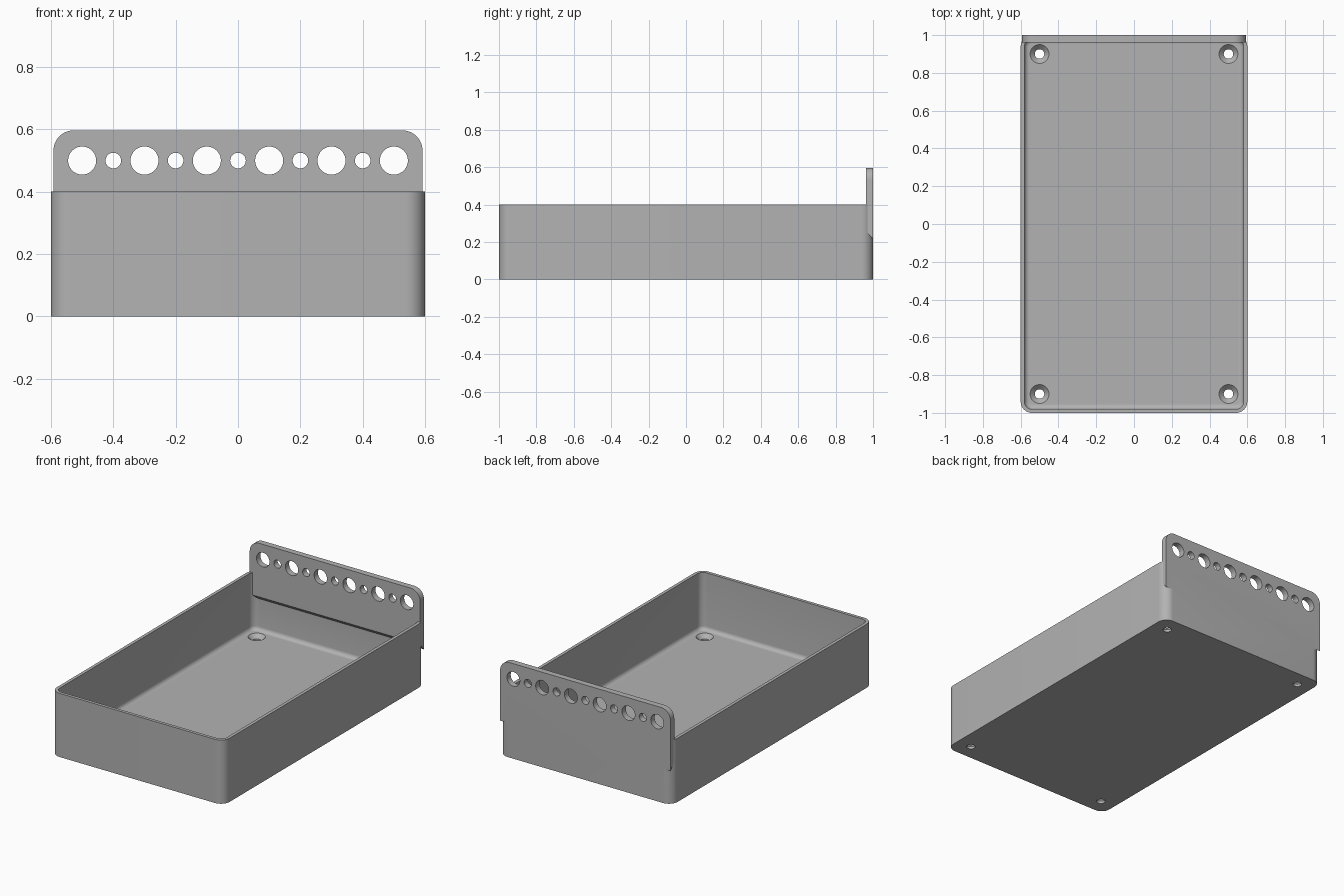
import bpy, bmesh
from math import cos, sin, pi, radians

if "Cube" in bpy.data.objects:
    bpy.data.objects.remove(bpy.data.objects["Cube"])

grey = bpy.data.materials.new("matte grey")
grey.use_nodes = True
COLOR = (0.45, 0.45, 0.45, 1)
grey.diffuse_color = COLOR
grey.node_tree.nodes["Principled BSDF"].inputs["Base Color"].default_value = COLOR


def make_object(name, bm):
    bmesh.ops.recalc_face_normals(bm, faces=bm.faces[:])
    mesh = bpy.data.meshes.new(name)
    bm.to_mesh(mesh)
    bm.free()
    mesh.materials.append(grey)
    obj = bpy.data.objects.new(name, mesh)
    bpy.context.collection.objects.link(obj)
    return obj


def loft(name, rings):
    """Skin a closed solid through rings of equal point count."""
    bm = bmesh.new()
    loops = [[bm.verts.new(p) for p in ring] for ring in rings]
    for a, b in zip(loops, loops[1:]):
        for i in range(len(a)):
            j = (i + 1) % len(a)
            bm.faces.new((a[i], a[j], b[j], b[i]))
    bm.faces.new(loops[0][::-1])
    bm.faces.new(loops[-1])
    return make_object(name, bm)


def rounded_rect(hx, hy, r, z, steps=10):
    pts = []
    for k, (sx, sy) in enumerate([(1, 1), (-1, 1), (-1, -1), (1, -1)]):
        for i in range(steps + 1):
            a = (k + i / steps) * pi / 2
            pts.append((sx * (hx - r) + r * cos(a), sy * (hy - r) + r * sin(a), z))
    return pts


def circle(x, y, z, r, axis="z", n=40):
    ring = []
    for i in range(n):
        u, v = r * cos(2 * pi * i / n), r * sin(2 * pi * i / n)
        ring.append((x + u, y + v, z) if axis == "z" else (x + u, y, z + v))
    return ring


def boolean(target, other, operation):
    mod = target.modifiers.new(operation, "BOOLEAN")
    mod.operation, mod.object, mod.solver = operation, other, "EXACT"
    bpy.context.view_layer.objects.active = target
    bpy.ops.object.modifier_apply(modifier=mod.name)
    bpy.data.objects.remove(other)


# Open tray with rounded corners and a small fillet around the floor
WALL, FLOOR, HEIGHT, FILLET = 0.02, 0.04, 0.4, 0.025
rings = [rounded_rect(0.6, 1, 0.06, 0), rounded_rect(0.6, 1, 0.06, HEIGHT),
         rounded_rect(0.6 - WALL, 1 - WALL, 0.04, HEIGHT)]
for i in range(7):
    a = i / 6 * pi / 2
    inset = WALL + FILLET * (1 - cos(a))
    rings.append(rounded_rect(0.6 - inset, 1 - inset, 0.06 - inset,
                              FLOOR + FILLET * (1 - sin(a))))
tray = loft("tray", rings)

# Countersunk screw holes in the floor
for x in (-0.5, 0.5):
    for y in (-0.9, 0.9):
        hole = loft("screw_hole", [circle(x, y, z, r) for z, r in
                    [(-0.02, 0.025), (0.015, 0.025), (0.04, 0.05), (0.06, 0.05)]])
        boolean(tray, hole, "DIFFERENCE")

# Back plate with rounded top corners and a sloped lower edge
HALF, TOP, R, Y0, Y1 = 0.592, 0.597, 0.065, 0.962, 1.0


def plate_outline(y, bottom):
    pts = [(-HALF, y, bottom), (HALF, y, bottom)]
    for side, start in ((1, 0), (-1, pi / 2)):
        for i in range(13):
            a = start + i / 12 * pi / 2
            pts.append((side * (HALF - R) + R * cos(a), y, TOP - R + R * sin(a)))
    return pts


plate = loft("back_plate", [plate_outline(Y0, 0.26), plate_outline(Y1, 0.215)])

# Alternating large and small holes along the plate
for i in range(-5, 6):
    radius = 0.045 if i % 2 else 0.025
    hole = loft("plate_hole", [circle(i / 10, y, 0.5, radius, "y") for y in (0.9, 1.1)])
    boolean(plate, hole, "DIFFERENCE")
boolean(tray, plate, "UNION")

# Smooth the curves, keep the edges crisp
bpy.ops.object.select_all(action="DESELECT")
tray.select_set(True)
bpy.context.view_layer.objects.active = tray
bpy.ops.object.shade_smooth_by_angle(angle=radians(30))
